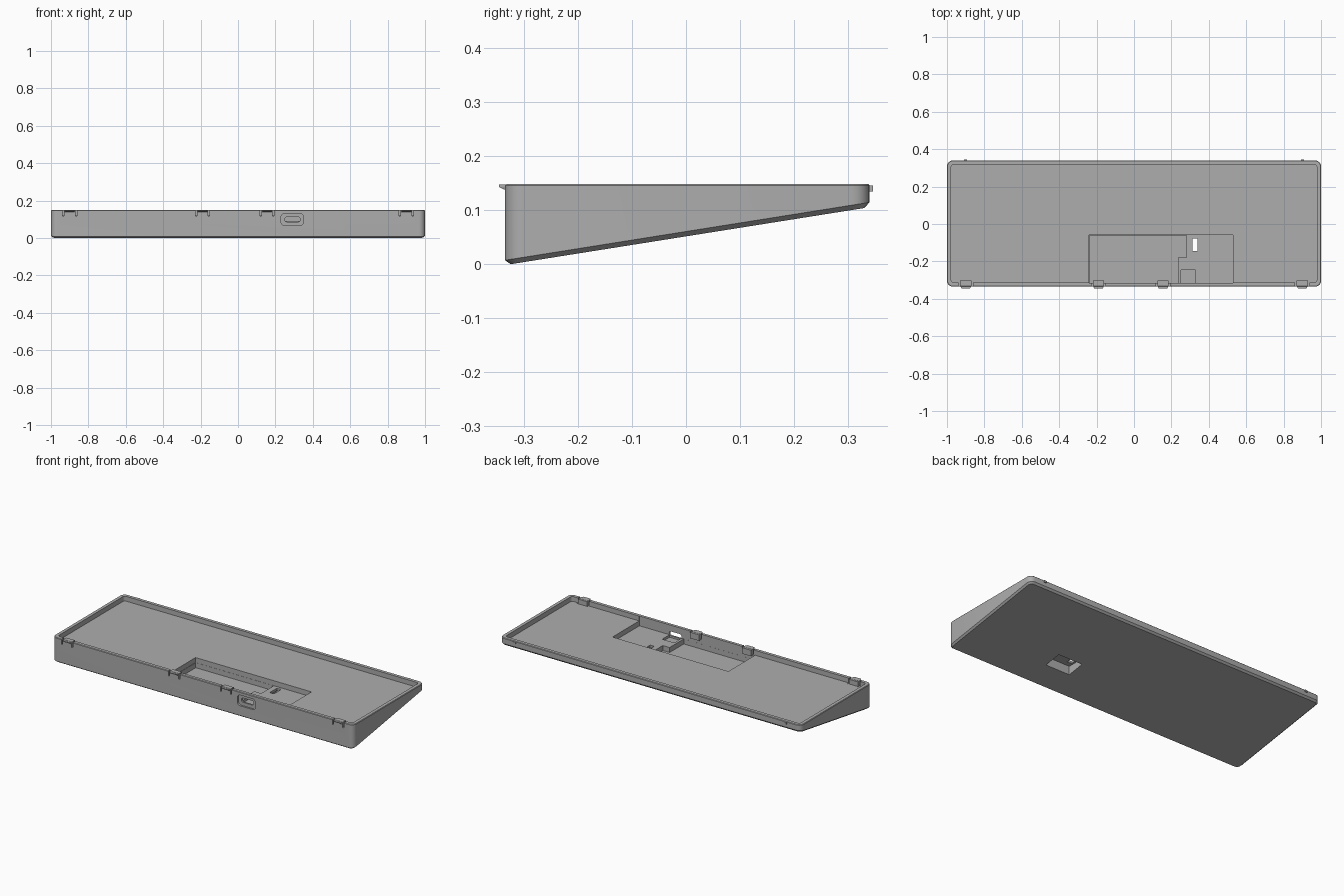
import bpy, bmesh, math

cube = bpy.data.objects.get("Cube")
if cube:
    bpy.data.objects.remove(cube, do_unlink=True)

grey = bpy.data.materials.new("matte grey")
grey.use_nodes = True
COLOR = (0.42, 0.42, 0.42, 1)
grey.diffuse_color = COLOR
grey.node_tree.nodes["Principled BSDF"].inputs["Base Color"].default_value = COLOR


def rounded(x0, x1, y0, y1, r, steps=6):
    """Counter-clockwise outline of a rounded rectangle."""
    corners = ((x1 - r, y1 - r), (x0 + r, y1 - r), (x0 + r, y0 + r), (x1 - r, y0 + r))
    return [(cx + r * math.cos(a), cy + r * math.sin(a))
            for i, (cx, cy) in enumerate(corners)
            for a in [math.pi / 2 * (i + k / steps) for k in range(steps + 1)]]


def rect(x0, x1, y0, y1):
    return [(x0, y0), (x1, y0), (x1, y1), (x0, y1)]


def loft(name, rings):
    """Closed solid through stacked rings of equal point count."""
    bm = bmesh.new()
    loops = [[bm.verts.new(p) for p in ring] for ring in rings]
    n = len(loops[0])
    for low, high in zip(loops, loops[1:]):
        for i in range(n):
            j = (i + 1) % n
            bm.faces.new((low[i], low[j], high[j], high[i]))
    bm.faces.new(loops[0][::-1])
    bm.faces.new(loops[-1])
    bmesh.ops.recalc_face_normals(bm, faces=bm.faces)
    mesh = bpy.data.meshes.new(name)
    bm.to_mesh(mesh)
    bm.free()
    mesh.materials.append(grey)
    obj = bpy.data.objects.new(name, mesh)
    bpy.context.collection.objects.link(obj)
    return obj


def prism(name, outline, z0, z1):
    return loft(name, [[(x, y, z) for x, y in outline] for z in (z0, z1)])


def slot(name, x0, x1, z0, z1, r, y0, y1):
    """Rounded prism running along y."""
    outline = rounded(x0, x1, z0, z1, r)
    return loft(name, [[(x, y, z) for x, z in outline] for y in (y0, y1)])


def cut(target, cutter):
    mod = target.modifiers.new("cut", "BOOLEAN")
    mod.operation = "DIFFERENCE"
    mod.solver = "EXACT"
    mod.object = cutter
    bpy.context.view_layer.objects.active = target
    bpy.ops.object.modifier_apply(modifier=mod.name)
    bpy.data.objects.remove(cutter, do_unlink=True)


FRONT, BACK, TOP = -0.335, 0.34, 0.149


def underside(y):
    return 0.104 * (y - FRONT - 0.01) / (BACK - FRONT - 0.02)


# Wedge body with chamfered lower edge
outer = rounded(-1, 1, FRONT, BACK, 0.032)
inner = rounded(-0.99, 0.99, FRONT + 0.01, BACK - 0.01, 0.022)
rim = rounded(-0.997, 0.997, FRONT + 0.003, BACK - 0.003, 0.029)
case = loft("case", [
    [(x, y, underside(y)) for x, y in inner],
    [(x, y, underside(y) + 0.009) for x, y in outer],
    [(x, y, TOP - 0.003) for x, y in outer],
    [(x, y, TOP) for x, y in rim],
])

# Shallow tray and the two-level pocket in its floor
cut(case, prism("tray", rounded(-0.978, 0.978, -0.313, 0.318, 0.015), 0.12, 0.2))
cut(case, prism("pocket", rect(-0.24, 0.53, -0.315, -0.06), 0.09, 0.19))
deep = [(-0.238, -0.3145), (0.235, -0.3145), (0.235, -0.18),
        (0.28, -0.18), (0.28, -0.061), (-0.238, -0.061)]
cut(case, prism("deep_pocket", deep, 0.06, 0.18))
cut(case, prism("port_bay", rect(0.25, 0.33, -0.3145, -0.245), 0.075, 0.18))

# Underside recess and the opening above it
cut(case, prism("recess", rect(0.30, 0.46, -0.175, -0.07), -0.1, 0.075))
cut(case, prism("opening", rect(0.312, 0.34, -0.145, -0.077), 0.03, 0.17))

# Port in the front wall
cut(case, slot("port_surround", 0.23, 0.35, 0.066, 0.13, 0.02, -0.4, -0.325))
cut(case, slot("port", 0.25, 0.332, 0.086, 0.112, 0.012, -0.4, -0.28))

# Front clips, each between two slits
clips = (("outer_right", -0.9), ("inner_right", -0.19),
         ("inner_left", 0.155), ("outer_left", 0.9))
for side, x in clips:
    for s in (-1, 1):
        c = x + s * 0.034
        cut(case, prism("slit", rect(c - 0.004, c + 0.004, -0.36, -0.30), 0.118, 0.2))
    prism("clip_" + side, rect(x - 0.03, x + 0.03, -0.33, -0.303), 0.112, TOP - 0.001)
    lip = [[(x - w, -0.33, z), (x - e, y, z), (x + e, y, z), (x + w, -0.33, z)]
           for w, e, y, z in ((0.03, 0.025, -0.336, 0.138),
                              (0.03, 0.022, -0.346, 0.143),
                              (0.03, 0.022, -0.346, TOP - 0.001))]
    loft("clip_lip_" + side, lip)

# Small catches on the back wall
for side, x in (("right", -0.9), ("left", 0.9)):
    prism("back_catch_" + side, rect(x - 0.008, x + 0.008, 0.335, 0.346), 0.135, 0.146)

# Smooth only the rounded corners
bpy.ops.object.select_all(action="DESELECT")
case.select_set(True)
bpy.context.view_layer.objects.active = case
bpy.ops.object.shade_smooth_by_angle(angle=math.radians(25))
